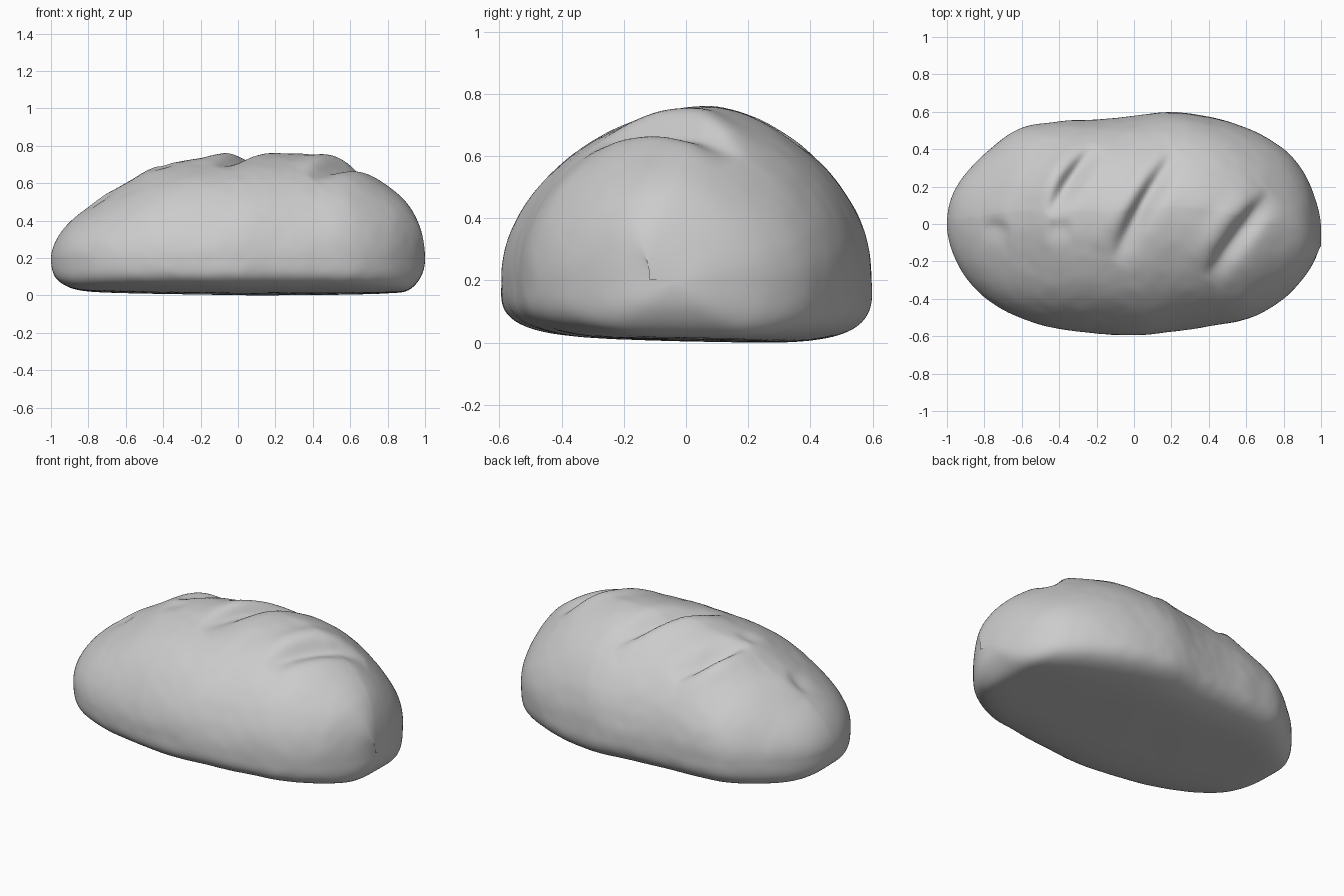
import bpy, bmesh, math
from mathutils import Vector, noise

if "Cube" in bpy.data.objects:
    bpy.data.objects.remove(bpy.data.objects["Cube"])

# Loaf stations along its length: x, front y, back y, underside z, crest z
ROWS = [
    (-1.0, 0.00, 0.00, 0.20, 0.20), (-0.98, -0.12, 0.13, 0.11, 0.285),
    (-0.90, -0.285, 0.27, 0.05, 0.40), (-0.80, -0.39, 0.375, 0.03, 0.48),
    (-0.60, -0.505, 0.515, 0.022, 0.605), (-0.42, -0.555, 0.545, 0.018, 0.70),
    (-0.20, -0.585, 0.56, 0.015, 0.74), (0.0, -0.595, 0.575, 0.012, 0.755),
    (0.20, -0.575, 0.60, 0.012, 0.768), (0.40, -0.545, 0.575, 0.012, 0.758),
    (0.60, -0.51, 0.515, 0.015, 0.705), (0.80, -0.40, 0.40, 0.02, 0.59),
    (0.91, -0.285, 0.27, 0.035, 0.49), (0.98, -0.16, 0.10, 0.11, 0.35),
    (1.0, -0.03, -0.03, 0.20, 0.20)]
KEYS = [math.acos(-r[0]) for r in ROWS]

# Knife slashes: start, end, depth
SLASHES = [((0.39, -0.30), (0.73, 0.17), 0.06),
           ((-0.11, -0.20), (0.23, 0.40), 0.06),
           ((-0.45, 0.04), (-0.20, 0.42), 0.06),
           ((-0.47, -0.03), (-0.32, -0.03), 0.015),
           ((-0.82, -0.03), (-0.66, -0.04), 0.015)]


def station(a):
    """Smooth interpolation of the station rows at sweep angle a."""
    n = len(KEYS)
    i = max(k for k in range(n - 1) if KEYS[k] <= a + 1e-9)
    h = KEYS[i + 1] - KEYS[i]
    t = (a - KEYS[i]) / h

    def slope(k, c):
        lo, hi = max(k - 1, 0), min(k + 1, n - 1)
        return (ROWS[hi][c] - ROWS[lo][c]) / (KEYS[hi] - KEYS[lo])
    return [(2*t**3 - 3*t*t + 1) * ROWS[i][c] + (t**3 - 2*t*t + t) * h * slope(i, c)
            + (3*t*t - 2*t**3) * ROWS[i + 1][c] + (t**3 - t*t) * h * slope(i + 1, c)
            for c in range(1, 5)]


def slash_offset(x, y):
    """Groove with a steep left wall, a softer right wall and a raised lip."""
    total = 0.0
    for (ax, ay), (bx, by), depth in SLASHES:
        length = math.hypot(bx - ax, by - ay)
        ux, uy = (bx - ax) / length, (by - ay) / length
        s = ((x - ax) * ux + (y - ay) * uy) / length
        if 0 < s < 1:
            d = (x - ax) * uy - (y - ay) * ux + 0.02 * math.sin(math.pi * s)
            w = 0.035 if d < 0 else 0.07
            fade = math.sin(math.pi * s)
            lip = 0.3 * math.exp(-((d + 0.09) / 0.06) ** 2)
            total += depth * fade * (lip - math.exp(-(d / w) ** 2))
    return total


def spow(v, p):
    return math.copysign(abs(v) ** p, v)


def loaf_point(a, b):
    front, back, low, high = station(a)
    x, mid, half = -math.cos(a), (front + back) / 2, (back - front) / 2
    c, s = math.cos(b), math.sin(b)
    if s >= 0:                      # domed crust, leaner at the back
        lean = 0.08 * math.sin(a) - 0.09 * max(0, x) ** 2
        y = mid + half * (c ** 1.35 if c > 0 else c) + lean * s * s
        z = 0.2 + (high - 0.2) * s + slash_offset(x, y) * min(1, s * 1.5)
    else:                           # flat base, crisper edge at the back
        y = mid + half * spow(c, 0.42 if c > 0 else 0.53)
        z = 0.2 + (0.2 - low) * spow(s, 0.6) - 0.02 * y * s * s
    p = Vector((x, y, z))
    bump = 0.008 * noise.noise(p * 4) + 0.002 * noise.noise(p * 13)
    out = Vector((x * 0.5, y, z - 0.25)).normalized()
    return p + out * bump * math.sin(a) * (1 if s > 0 else 0.4 + 0.6 * (1 + s))


# Loaf body: rings swept from the left tip to the right tip
N, M = 220, 192
bm = bmesh.new()
rings = [[bm.verts.new(loaf_point(math.pi * i / N, 2 * math.pi * j / M))
          for j in range(M)] for i in range(1, N)]
tips = [bm.verts.new((-1, 0, 0.2)), bm.verts.new((1, -0.03, 0.2))]
for r0, r1 in zip(rings, rings[1:]):
    for j in range(M):
        k = (j + 1) % M
        bm.faces.new((r0[j], r0[k], r1[k], r1[j]))
for j in range(M):
    k = (j + 1) % M
    bm.faces.new((tips[0], rings[0][k], rings[0][j]))
    bm.faces.new((tips[1], rings[-1][j], rings[-1][k]))
bmesh.ops.recalc_face_normals(bm, faces=bm.faces)

# Rest the loaf on the ground
lowest = min(v.co.z for v in bm.verts)
bmesh.ops.translate(bm, verts=bm.verts, vec=(0, 0, -lowest))
mesh = bpy.data.meshes.new("bread_loaf")
bm.to_mesh(mesh)
bm.free()
mesh.shade_smooth()
loaf = bpy.data.objects.new("bread_loaf", mesh)
bpy.context.collection.objects.link(loaf)
